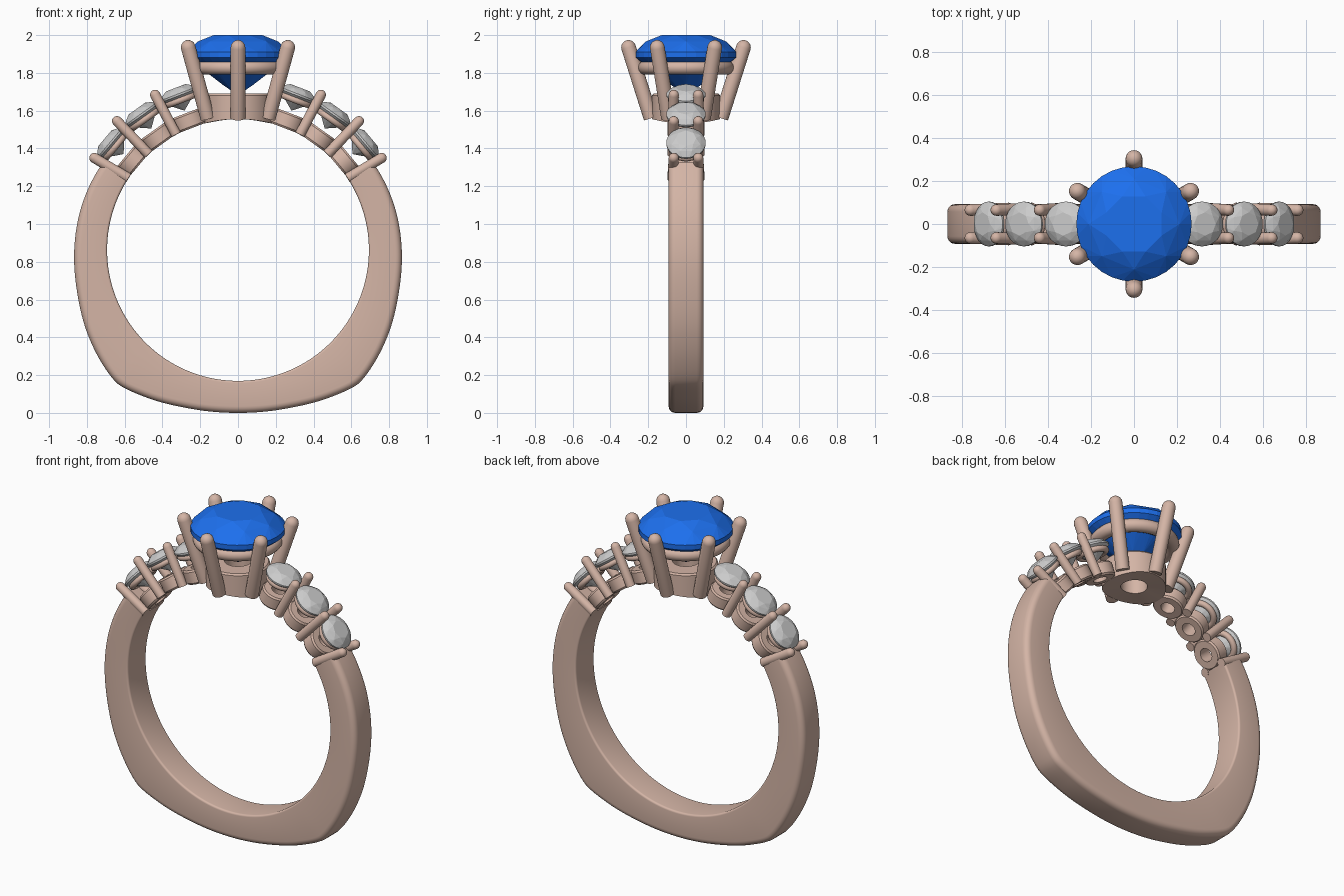
import bpy, bmesh
from math import sin, cos, pi, radians, degrees, sqrt
from mathutils import Matrix, Vector

if "Cube" in bpy.data.objects:
    bpy.data.objects.remove(bpy.data.objects["Cube"])

CZ, RI = 0.8625, 0.693          # finger hole centre height and radius


def material(name, rgb):
    m = bpy.data.materials.new(name)
    m.diffuse_color = (*rgb, 1)
    m.use_nodes = True
    m.node_tree.nodes["Principled BSDF"].inputs["Base Color"].default_value = m.diffuse_color
    return m


ROSE = material("rose_metal", (0.66, 0.46, 0.38))
BLUE = material("blue_gem", (0.012, 0.16, 0.85))


def finish(name, bm, mat=None, M=Matrix(), smooth=35):
    bmesh.ops.remove_doubles(bm, verts=bm.verts, dist=1e-5)
    bmesh.ops.recalc_face_normals(bm, faces=bm.faces)
    bm.transform(M)
    me = bpy.data.meshes.new(name)
    bm.to_mesh(me)
    bm.free()
    if smooth:
        me.shade_smooth()
        me.set_sharp_from_angle(angle=radians(smooth))
    if mat:
        me.materials.append(mat)
    ob = bpy.data.objects.new(name, me)
    bpy.context.collection.objects.link(ob)
    return ob


def loft(bm, rings, closed_rows):
    """Skin a list of closed point loops."""
    rows = [[bm.verts.new(p) for p in ring] for ring in rings]
    n = len(rows[0])
    pairs = list(zip(rows, rows[1:]))
    if closed_rows:
        pairs.append((rows[-1], rows[0]))
    else:
        bm.faces.new(rows[0])
        bm.faces.new(rows[-1])
    for a, b in pairs:
        for i in range(n):
            j = (i + 1) % n
            bm.faces.new((a[i], a[j], b[j], b[i]))


def circle(r, z, n, off=0.0):
    return [Vector((r * cos(2 * pi * (i + off) / n), r * sin(2 * pi * (i + off) / n), z))
            for i in range(n)]


def lathe(name, profile, M, closed, segs=32):
    bm = bmesh.new()
    loft(bm, [circle(r, z, segs) for r, z in profile], closed)
    return finish(name, bm, ROSE, M)


def prong(name, base, tip, r):
    """Round claw: flat foot, domed tip."""
    d = Vector(tip) - Vector(base)
    L = d.length
    prof = [(r, 0)] + [(r * cos(a), L - r + r * sin(a))
                       for a in [radians(k) for k in (0, 20, 40, 60, 75, 88)]]
    lathe(name, prof, Matrix.Translation(base) @ d.to_track_quat('Z', 'Y').to_matrix().to_4x4(),
          False, 20)


def ring_profile(r, z, w, h, n=14):
    """Rounded closed section for a bearing ring."""
    return [(r + w * cos(2 * pi * i / n), z + h * sin(2 * pi * i / n)) for i in range(n)]


def gem(name, R, crown, pavilion, M, mat=None, girdle=0.02):
    """Brilliant cut: hull of table, bezel points, girdle and culet."""
    bm = bmesh.new()
    pts = circle(R * 0.52, crown, 8) + circle(R * 0.79, crown * 0.68, 8, 0.5)
    pts += circle(R, girdle / 2, 32) + circle(R, -girdle / 2, 32)
    pts += circle(R * 0.3, -pavilion * 0.74, 8, 0.5) + [Vector((0, 0, -pavilion))]
    res = bmesh.ops.convex_hull(bm, input=[bm.verts.new(p) for p in pts])
    bmesh.ops.dissolve_limit(bm, angle_limit=0.02, verts=bm.verts, edges=bm.edges)
    finish(name, bm, mat, M, smooth=0)


# Shank: rounded section swept round the finger, squared off at the bottom corners
OUT = [(-90, .8625), (-80, .868), (-70, .884), (-57, .923), (-49, .951), (-46, .951),
       (-40, .938), (-30, .914), (-15, .881), (0, .867), (16, .860), (33, .852)]


def outer(deg):
    i = max(k for k in range(len(OUT) - 1) if OUT[k][0] <= deg)

    def slope(k):
        if k == 0:
            return 0
        a, b = OUT[max(k - 1, 0)], OUT[min(k + 1, len(OUT) - 1)]
        return (b[1] - a[1]) / (b[0] - a[0])
    (x0, y0), (x1, y1) = OUT[i], OUT[i + 1]
    h = x1 - x0
    t = (deg - x0) / h
    return ((2*t**3 - 3*t**2 + 1) * y0 + (t**3 - 2*t**2 + t) * h * slope(i)
            + (3*t**2 - 2*t**3) * y1 + (t**3 - t**2) * h * slope(i + 1))


def shank_section(deg):
    ro = outer(abs(deg + 90) - 90)
    pts = []
    for cr, cy, rad, a0 in ((ro, .092, .035, 0), (RI, .092, .012, 90),
                            (RI, -.092, .012, 180), (ro, -.092, .035, 270)):
        sr, sy = (-1 if cr == ro else 1), (-1 if cy > 0 else 1)
        for k in range(6):
            a = radians(a0 + 18 * k)
            r, y = cr + sr * rad + rad * cos(a), cy + sy * rad + rad * sin(a)
            pts.append((r * cos(radians(deg)), y, CZ + r * sin(radians(deg))))
    return pts


bm = bmesh.new()
loft(bm, [shank_section(-213 + 1.5 * k) for k in range(165)], False)
finish("shank", bm, ROSE)


# Shoulders: three set stones on each side
def polar(deg, r, y, side):
    return (side * r * cos(radians(deg)), y, CZ + r * sin(radians(deg)))


def radial(deg, side):
    """Frame with local z pointing out from the finger."""
    a = deg if side > 0 else 180 - deg
    return Matrix.Translation((0, 0, CZ)) @ Matrix.Rotation(radians(90 - a), 4, 'Y')


for side, tag in ((1, "right"), (-1, "left")):
    for n, deg in enumerate((40, 54.5, 69)):
        M = radial(deg, side)
        gem(f"{tag}_side_stone_{n}", .104, .04, .09,
            M @ Matrix.Translation((0, 0, .88)), girdle=.01)
        lathe(f"{tag}_stone_base_{n}",
              [(.04, .69), (.082, .69), (.09, .70), (.09, .765), (.082, .775), (.04, .775)],
              M, True)
        lathe(f"{tag}_stone_bearing_{n}", ring_profile(.078, .85, .018, .018), M, True)
    for n, (d0, d1, r1) in enumerate(((33.2, 32.6, .93), (47, 46.8, .962), (61.8, 61.9, .958))):
        for y in (-1, 1):
            prong(f"{tag}_side_prong_{n}_{'front' if y < 0 else 'back'}",
                  polar(d0, .693, y * .072, side), polar(d1, r1, y * .064, side), .027)

# Centre setting: base cup trimmed to the finger curve, bearing ring, six claws
base = lathe("centre_base", [(.075, 1.50), (.18, 1.50), (.18, 1.68), (.172, 1.69), (.075, 1.69)],
             Matrix(), True, 48)
for v in base.data.vertices:
    if v.co.z < 1.51:
        v.co.z = CZ + sqrt(RI ** 2 - v.co.x ** 2)
lathe("centre_bearing", ring_profile(.215, 1.828, .04, .038), Matrix(), True, 48)
for k in range(6):
    a = radians(30 + 60 * k)
    prong(f"centre_prong_{k}", (.185 * cos(a), .185 * sin(a), 1.56),
          (.316 * cos(a), .316 * sin(a), 1.972), .039)
gem("centre_stone", .268, .104, .215,
    Matrix.Translation((0, 0, 1.896)) @ Matrix.Rotation(radians(22.5), 4, 'Z'), BLUE, .03)
